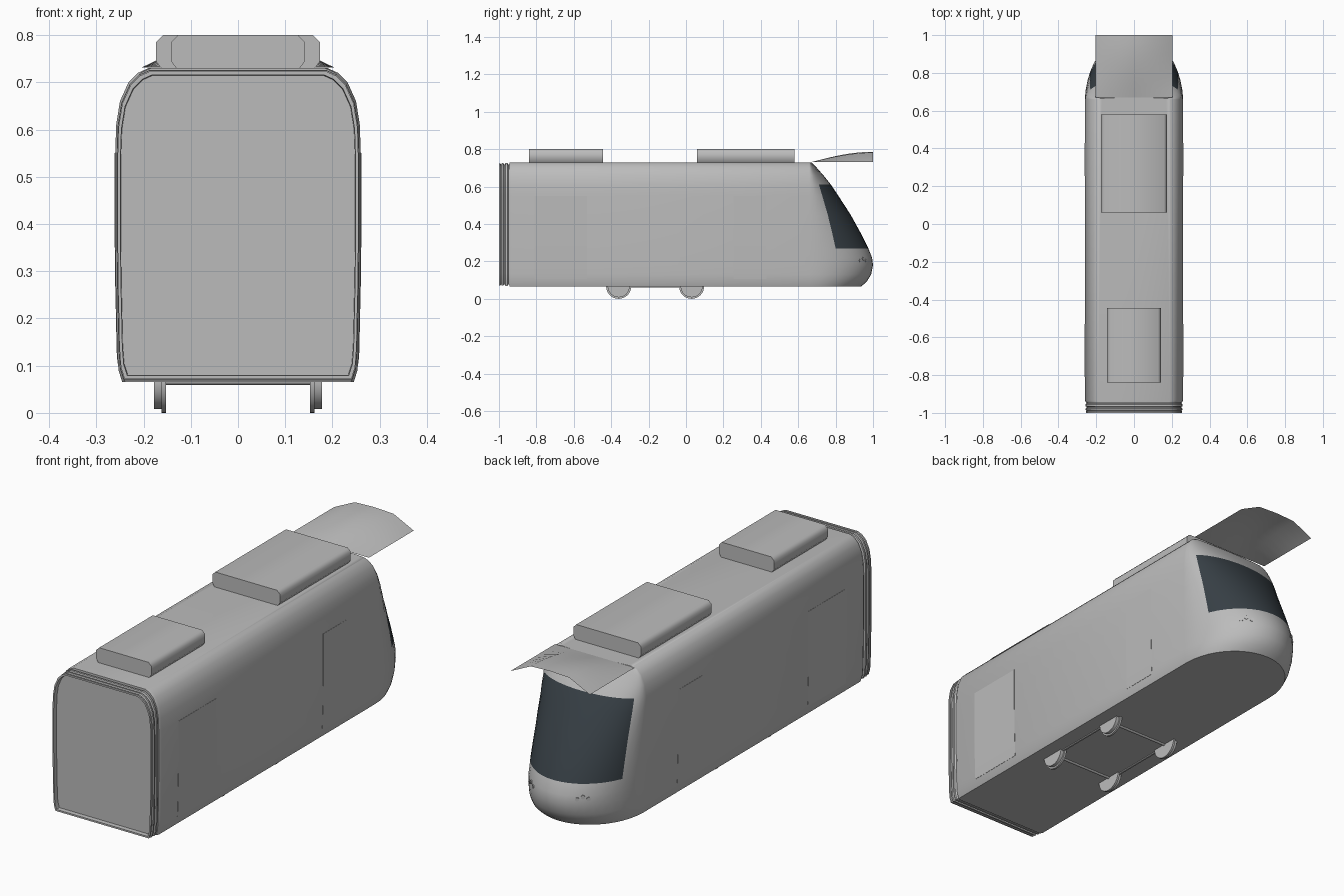
import bpy, bmesh, math
from mathutils import Vector

cube = bpy.data.objects.get("Cube")
if cube:
    bpy.data.objects.remove(cube, do_unlink=True)


def material(name, rgb):
    m = bpy.data.materials.new(name)
    m.use_nodes = True
    m.diffuse_color = (*rgb, 1)
    m.node_tree.nodes["Principled BSDF"].inputs["Base Color"].default_value = (*rgb, 1)
    return m


GREY = material("light_grey", (0.5, 0.5, 0.5))
GLASS = material("dark_glass", (0.038, 0.05, 0.06))

# Height, half width and nose reach of the body
LEVELS = [(.065, .245, .935), (.09, .253, .965), (.13, .256, .99), (.18, .257, 1),
          (.22, .258, .995), (.27, .259, .975), (.35, .26, .935), (.45, .26, .88),
          (.55, .26, .815), (.61, .258, .775), (.66, .25, .735), (.70, .232, .70),
          (.72, .212, .682), (.73, .19, .67)]
NOSE_START, REAR, MIDDLE = .66, -.945, .4


def at_height(z):
    """Half width and nose reach at a height."""
    for (z0, w0, f0), (z1, w1, f1) in zip(LEVELS, LEVELS[1:]):
        if z <= z1:
            t = (z - z0) / (z1 - z0)
            return w0 + t * (w1 - w0), f0 + t * (f1 - f0)


def nose_point(z, degrees):
    w, front = at_height(z)
    a = math.radians(degrees)
    return Vector((w * math.cos(a), NOSE_START + (front - NOSE_START) * math.sin(a), z))


def finish(name, bm, angle=35, closed=True):
    if closed:
        bmesh.ops.recalc_face_normals(bm, faces=bm.faces)
    mesh = bpy.data.meshes.new(name)
    bm.to_mesh(mesh)
    bm.free()
    obj = bpy.data.objects.new(name, mesh)
    bpy.context.collection.objects.link(obj)
    mesh.materials.append(GREY)
    bpy.ops.object.select_all(action='DESELECT')
    obj.select_set(True)
    bpy.context.view_layer.objects.active = obj
    bpy.ops.object.shade_smooth_by_angle(angle=math.radians(angle))
    return obj


def loft(name, rings, angle=35):
    """Join closed rings of points into a capped solid."""
    bm = bmesh.new()
    loops = [[bm.verts.new(p) for p in ring] for ring in rings]
    for a, b in zip(loops, loops[1:]):
        for i in range(len(a)):
            j = (i + 1) % len(a)
            bm.faces.new((a[i], a[j], b[j], b[i]))
    bm.faces.new(loops[0])
    bm.faces.new(loops[-1])
    return finish(name, bm, angle)


def extrude_y(name, outline, y0, y1, angle=35):
    return loft(name, [[(x, y, z) for x, z in outline] for y in (y0, y1)], angle)


# Body shell with rounded nose
GLASS_EDGE = 26.4
STEPS = 16
angles = [0, 9, 18] + [GLASS_EDGE + (180 - 2 * GLASS_EDGE) * i / STEPS
                       for i in range(STEPS + 1)] + [162, 171, 180]
rings = []
for z, w, front in LEVELS:
    ring = [(w - .006, REAR, z), (w, REAR + .012, z)]
    ring += [nose_point(z, a) for a in angles]
    ring += [(-w, REAR + .012, z), (.006 - w, REAR, z)]
    rings.append(ring)
body = loft("body_shell", rings)

# Windscreen faces, chosen by height and direction
body.data.materials.append(GLASS)
for face in body.data.polygons:
    c = face.center
    if .27 < c.z < .61 and c.y > NOSE_START:
        w, front = at_height(c.z)
        if (c.y - NOSE_START) / (front - NOSE_START) > math.sin(math.radians(GLASS_EDGE)):
            face.material_index = 1

# Rear gangway bellows with a recessed end
outline = [(w, z) for z, w, f in LEVELS] + [(-w, z) for z, w, f in reversed(LEVELS)]
folds = [(-.93, .965), (-.95, .965), (-.955, .988), (-.965, .988), (-.968, .968),
         (-.973, .968), (-.976, .985), (-.984, .985), (-.987, .968), (-.99, .968),
         (-.993, .98), (-1, .98), (-1, .957), (-.98, .953)]
loft("rear_bellows", [[(x * s, y, MIDDLE + (z - MIDDLE) * s) for x, z in outline]
                      for y, s in folds], 25)

# Roof equipment boxes
for name, half, y0, y1 in (("rear_roof_unit", .142, -.84, -.445),
                           ("front_roof_unit", .174, .06, .58)):
    side = [(half - .015, .725), (half, .745), (half, .785), (half - .015, .80)]
    extrude_y(name, side + [(-x, z) for x, z in reversed(side)], y0, y1, 50)

# Arched visor sheet over the cab
bm = bmesh.new()
arch = [(-.205, 0), (-.1, .92), (0, 1), (.1, .92), (.205, 0)]
ROWS = 8
grid = [[bm.verts.new((x, .67 + .33 * r / ROWS,
                       .731 + .055 * h * math.sin(math.pi / 2 * r / ROWS)))
         for x, h in arch] for r in range(ROWS + 1)]
for a, b in zip(grid, grid[1:]):
    for i in range(len(arch) - 1):
        bm.faces.new((a[i], a[i + 1], b[i + 1], b[i]))
finish("cab_visor", bm, 40, closed=False)

# Door panels on both sides, following the wall
for side, label in ((1, "left"), (-1, "right")):
    for where, y0, y1 in (("rear", -.81, -.53), ("front", .255, .43)):
        heights = [.105, .13, .18, .27, .35, .45, .55]
        outer = [(side * (at_height(z)[0] + .001), z) for z in heights]
        inner = [(side * (at_height(z)[0] - .004), z) for z in reversed(heights)]
        extrude_y(f"{label}_{where}_door", outer + inner, y0, y1)

# Headlamp clusters on the nose
for side, label in ((1, "left"), (-1, "right")):
    for i, (turn, z) in enumerate(((54, .205), (59, .215), (64, .205))):
        p = nose_point(z, turn)
        normal = (nose_point(z, turn + 1) - nose_point(z, turn - 1)).cross(Vector((0, 0, 1)))
        p.x *= side
        normal.x *= side
        bpy.ops.mesh.primitive_cylinder_add(
            vertices=12, radius=.009, depth=.005, location=p,
            rotation=normal.to_track_quat('Z', 'Y').to_euler())
        lamp = bpy.context.object
        lamp.name = f"{label}_headlamp_{i + 1}"
        lamp.data.materials.append(GREY)


# Wheels with inner flanges, axles and bogie rails
def rod(name, radius, x0, x1, y, z, sides=32):
    rings = [[(x, y + radius * math.cos(2 * math.pi * i / sides),
               z + radius * math.sin(2 * math.pi * i / sides)) for i in range(sides)]
             for x in (x0, x1)]
    return loft(name, rings)


for where, y in (("rear", -.36), ("front", .03)):
    for side, label in ((1, "left"), (-1, "right")):
        rod(f"{label}_{where}_wheel", .059, side * .16, side * .178, y, .067)
        rod(f"{label}_{where}_wheel_flange", .067, side * .152, side * .162, y, .067)
    rod(f"{where}_axle", .008, -.155, .155, y, .067, 12)
for side, label in ((1, "left"), (-1, "right")):
    x = side * .165
    extrude_y(f"{label}_bogie_rail", [(x - .004, .06), (x + .004, .06),
                                      (x + .004, .07), (x - .004, .07)], -.36, .03)
